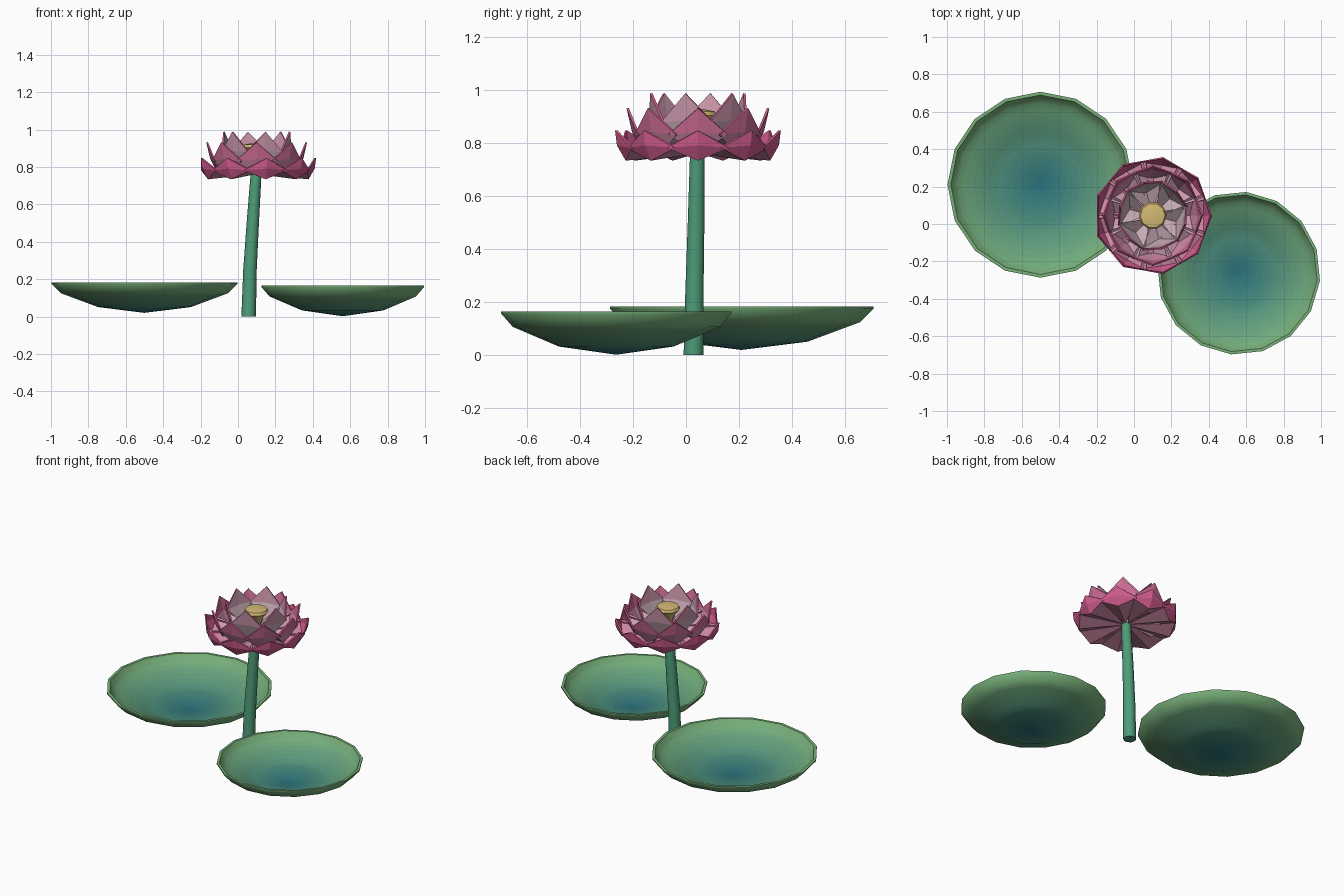
import bpy, bmesh
from math import cos, sin, pi, radians

if "Cube" in bpy.data.objects:
    bpy.data.objects.remove(bpy.data.objects["Cube"])


def material(name, rgb):
    """Colour given as seen on screen, stored as linear."""
    m = bpy.data.materials.new(name)
    m.diffuse_color = (*[c ** 2.2 for c in rgb], 1)
    m.use_nodes = True
    m.node_tree.nodes["Principled BSDF"].inputs["Base Color"].default_value = m.diffuse_color
    return m


def mix(a, b, t):
    return tuple(p + (q - p) * t for p, q in zip(a, b))


def finish(bm, name, mats, smooth=None):
    bmesh.ops.recalc_face_normals(bm, faces=bm.faces[:])
    me = bpy.data.meshes.new(name)
    bm.to_mesh(me)
    bm.free()
    for m in mats:
        me.materials.append(m)
    ob = bpy.data.objects.new(name, me)
    bpy.context.collection.objects.link(ob)
    if smooth:
        bpy.ops.object.select_all(action='DESELECT')
        ob.select_set(True)
        bpy.context.view_layer.objects.active = ob
        bpy.ops.object.shade_smooth_by_angle(angle=radians(smooth))
    return ob


def lathe(name, rings, sides, mats, turn=0, pick=None, smooth=45):
    """Skin rings of (x, y, z, radius); radius 0 becomes a pole."""
    bm = bmesh.new()
    loops = []
    for x, y, z, r in rings:
        n = sides if r > 0 else 1
        loops.append([bm.verts.new((x + r * cos(turn + 2 * pi * i / sides),
                                    y + r * sin(turn + 2 * pi * i / sides), z))
                      for i in range(n)])
    for k, (a, b) in enumerate(zip(loops, loops[1:])):
        for i in range(sides):
            j = (i + 1) % sides
            quad = [a[i % len(a)], a[j % len(a)], b[j % len(b)], b[i % len(b)]]
            f = bm.faces.new(list(dict.fromkeys(quad)))
            f.material_index = pick(k) if pick else 0
    return finish(bm, name, mats, smooth)


# Lily pads: shallow thick bowls, blue in the middle and green at the rim
STEPS = 14
pad_mats = [material(f"pad_green_{i}", mix((0.18, 0.45, 0.49), (0.47, 0.69, 0.48), i / (STEPS - 1)))
            for i in range(STEPS)]
PAD = [(0, 0), (0.5, 0.031), (0.9, 0.105), (1, 0.155), (1, 0.163),
       (0.965, 0.163), (0.93, 0.135), (0.88, 0.115), (0.5, 0.045), (0, 0.018)]


def lily_pad(name, x, y, z, radius, turn):
    # extra rings along each slope carry the colour gradient
    prof = [PAD[0]]
    for a, b in zip(PAD, PAD[1:]):
        n = max(1, round(abs(b[0] - a[0]) * STEPS))
        prof += [mix(a, b, i / n) for i in range(1, n + 1)]
    lathe(name, [(x, y, z + h, radius * r) for r, h in prof], 16, pad_mats, turn,
          lambda k: min(STEPS - 1, int((prof[k][0] + prof[k + 1][0]) / 2 * STEPS)))


lily_pad("large_lily_pad", -0.5, 0.21, 0.02, 0.497, 0)
lily_pad("small_lily_pad", 0.56, -0.263, 0.002, 0.436, 0.3)

# Stem: slightly leaning and tapering
stem_mat = material("stem_green", (0.31, 0.61, 0.47))
lathe("stem", [(0.057, 0.028, 0, 0), (0.057, 0.028, 0, 0.039), (0.064, 0.032, 0.25, 0.036),
               (0.079, 0.038, 0.5, 0.033), (0.097, 0.043, 0.77, 0.029), (0.097, 0.043, 0.77, 0)],
      10, [stem_mat])

# Seed pod: inverted cone with a low dome
CX, CY = 0.1, 0.045
pod_mat = material("pod_yellow", (0.82, 0.72, 0.45))
lathe("seed_pod", [(CX, CY, z, r) for z, r in
                   [(0.80, 0), (0.81, 0.025), (0.87, 0.045), (0.905, 0.074), (0.92, 0.066), (0.932, 0)]],
      10, [pod_mat])


# Petals: folded diamonds, base strip then upturned tip
def petal_ring(name, count, offset, base, belly, side, tip, half_angle, colours):
    bm = bmesh.new()

    def vert(a, rz):
        return bm.verts.new((CX + rz[0] * cos(a), CY + rz[0] * sin(a), rz[1]))

    for i in range(count):
        a = offset + 2 * pi * i / count
        root = vert(a, base)
        keel = vert(a, belly)
        mid = vert(a, ((belly[0] + tip[0]) / 2 + 0.012, (belly[1] + tip[1]) / 2))
        point = vert(a, tip)
        for s in (-1, 1):
            wing = vert(a + s * half_angle, side)
            for tri, m in (((root, keel, wing), 0), ((keel, mid, wing), 1), ((mid, point, wing), 2)):
                f = bm.faces.new(tri if s < 0 else tri[::-1])
                f.material_index = m
    bmesh.ops.remove_doubles(bm, verts=bm.verts[:], dist=0.0001)
    mats = [material(f"{name}_pink_{k}", c) for k, c in enumerate(colours)]
    rim = material(f"{name}_edge", (0.82, 0.36, 0.55))
    ob = finish(bm, name, mats + [rim])
    mod = ob.modifiers.new("thickness", 'SOLIDIFY')
    mod.thickness = 0.009
    mod.offset = 0
    mod.material_offset_rim = 3
    return ob


PALE, ROSE, DEEP = (0.79, 0.68, 0.72), (0.8, 0.53, 0.64), (0.81, 0.36, 0.55)
petal_ring("outer_petals", 9, 0, (0.02, 0.765), (0.275, 0.738), (0.295, 0.785), (0.313, 0.848),
           radians(23), (ROSE, DEEP, DEEP))
petal_ring("middle_petals", 8, 0, (0.022, 0.77), (0.2, 0.755), (0.25, 0.835), (0.265, 0.932),
           radians(26), (mix(PALE, ROSE, 0.5), ROSE, mix(ROSE, DEEP, 0.6)))
petal_ring("inner_petals", 6, radians(45), (0.024, 0.775), (0.13, 0.785), (0.19, 0.88), (0.182, 0.988),
           radians(32), (PALE, PALE, mix(PALE, ROSE, 0.6)))
